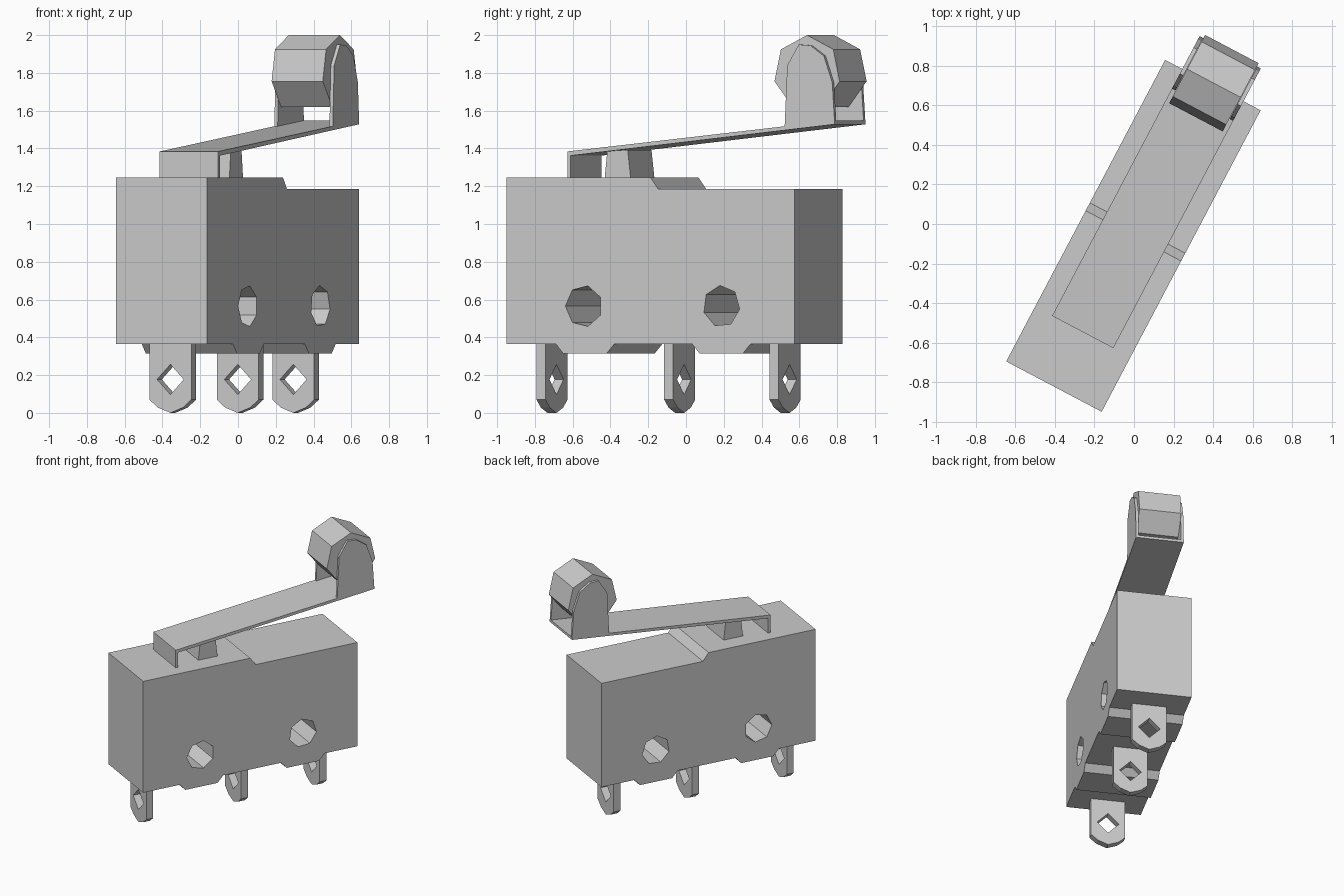
import bpy, bmesh, math
from mathutils import Matrix, Vector

cube = bpy.data.objects.get("Cube")
if cube:
    bpy.data.objects.remove(cube, do_unlink=True)

grey = bpy.data.materials.new("plain_grey")
grey.use_nodes = True
COLOUR = (0.6, 0.6, 0.6, 1)
grey.diffuse_color = COLOUR
grey.node_tree.nodes["Principled BSDF"].inputs["Base Color"].default_value = COLOUR

# Local frame: x along the switch, y across it, z up; turned as a whole
PLACE = Matrix.Translation((-0.003, -0.06, 0)) @ Matrix.Rotation(math.radians(62.2), 4, 'Z')


def prism(name, profile, lo, hi, axis='y', scale_top=None):
    """Extrude a 2D profile (across, z) along the local x or y axis."""
    bm = bmesh.new()

    def place(p, d):
        return Vector((p[0], d, p[1])) if axis == 'y' else Vector((d, p[0], p[1]))
    face = bm.faces.new([bm.verts.new(place(p, lo)) for p in profile])
    ext = bmesh.ops.extrude_face_region(bm, geom=[face])
    shift = place((0, 0), hi - lo)
    bmesh.ops.translate(bm, vec=shift, verts=[v for v in ext["geom"] if isinstance(v, bmesh.types.BMVert)])
    bmesh.ops.recalc_face_normals(bm, faces=bm.faces)
    mesh = bpy.data.meshes.new(name)
    bm.to_mesh(mesh)
    bm.free()
    mesh.materials.append(grey)
    obj = bpy.data.objects.new(name, mesh)
    obj.matrix_world = PLACE
    bpy.context.collection.objects.link(obj)
    return obj


def ngon(cx, cz, r, sides, start):
    step = math.tau / sides
    return [(cx + r * math.cos(math.radians(start) + i * step),
             cz + r * math.sin(math.radians(start) + i * step)) for i in range(sides)]


def cut(obj, cutter):
    """Subtract the cutter from the object and discard it."""
    mod = obj.modifiers.new("hole", 'BOOLEAN')
    mod.operation, mod.solver, mod.object = 'DIFFERENCE', 'EXACT', cutter
    cutter.hide_render = True
    bpy.context.view_layer.objects.active = obj
    bpy.ops.object.modifier_apply(modifier=mod.name)
    bpy.data.objects.remove(cutter, do_unlink=True)


# Housing: stepped top, two trapezoid ribs underneath, two mounting holes
FLOOR, RIB = 0.365, 0.315
outline = [(-0.862, 1.245), (-0.862, FLOOR)]
for c in (-0.393, 0.423):
    outline += [(c - 0.175, FLOOR), (c - 0.13, RIB), (c + 0.13, RIB), (c + 0.175, FLOOR)]
outline += [(0.862, FLOOR), (0.862, 1.185), (0.045, 1.185), (0, 1.245)]
housing = prism("housing", outline, -0.273, 0.273)
for c, start in ((-0.4, 180), (0.424, -8)):
    cut(housing, prism("hole_cutter", ngon(c, 0.565, 0.11, 7, start), -0.5, 0.5))

# Terminals: pointed blades with diamond eyelets
blade = [(-0.125, 0.4), (-0.125, 0.07), (-0.075, 0.028), (0, 0),
         (0.075, 0.028), (0.125, 0.07), (0.125, 0.4)]
for label, u in (("front", -0.734), ("middle", 0.03), ("back", 0.661)):
    terminal = prism(label + "_terminal", blade, u - 0.027, u + 0.027, 'x')
    cut(terminal, prism("eyelet_cutter", ngon(0, 0.177, 0.08, 4, 0), u - 0.1, u + 0.1, 'x'))

# Plunger: tapered button beneath the lever
prism("plunger", [(-0.348, 1.24), (-0.192, 1.24), (-0.21, 1.392), (-0.332, 1.387)], -0.135, 0.135)

# Lever: sloping strip with its front end folded down to the housing
HALF = 0.175
prism("lever", [(-0.55, 1.24), (-0.53, 1.24), (-0.53, 1.362), (1.05, 1.528),
                (1.05, 1.548), (-0.55, 1.384)], -HALF, HALF)

# Ears holding the roller on both sides
ear = [(0.75, 1.505), (0.766, 1.84), (0.835, 1.95), (0.905, 1.945),
       (0.985, 1.89), (1.035, 1.75), (1.05, 1.53)]
for label, side in (("right", -1), ("left", 1)):
    prism(label + "_ear", ear, side * (HALF - 0.02), side * HALF)

# Roller
prism("roller", ngon(0.873, 1.8, 0.2, 7, 90), -0.153, 0.153)
